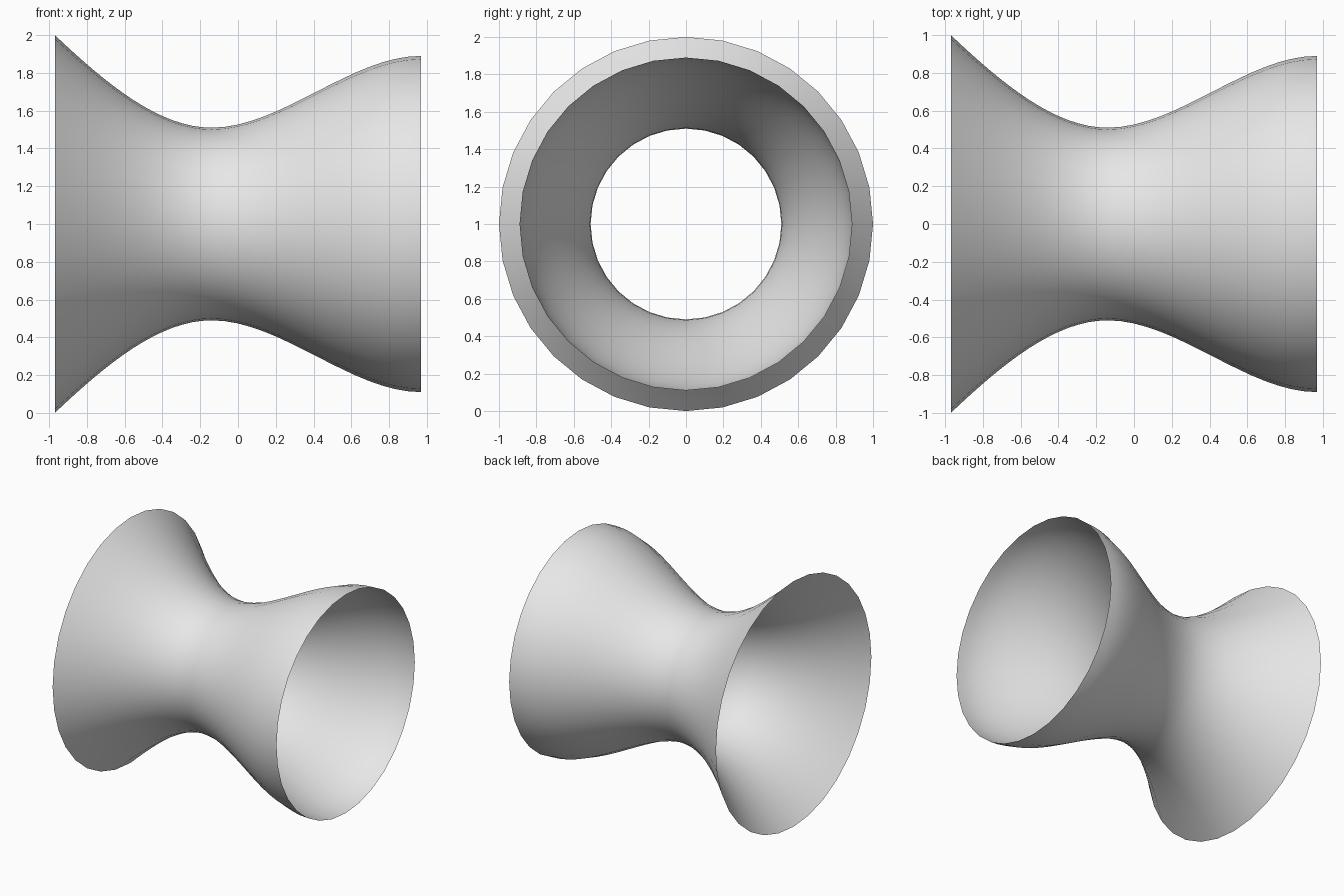
import bpy, bmesh, math
from mathutils import Vector

cube = bpy.data.objects.get("Cube")
if cube:
    bpy.data.objects.remove(cube, do_unlink=True)

SIDES = 32
WAIST_X, WAIST_R = -0.14, 0.51
LEFT_X, LEFT_R = 0.97, 0.89     # gently levelled rim
RIGHT_X, RIGHT_R = -0.97, 1.0   # wide flared rim
STEPS = 16

# One grey for the whole shell
grey = bpy.data.materials.new("light_grey")
grey.use_nodes = True
colour = (0.8, 0.8, 0.8, 1.0)
grey.diffuse_color = colour
grey.node_tree.nodes["Principled BSDF"].inputs["Base Color"].default_value = colour


def flare(t):
    """Leaves the waist level and runs out almost straight."""
    return 1.4 * t**2 - 0.4 * t**3


def ease(t):
    """Leaves the waist level and arrives level at the rim."""
    return 3 * t**2 - 2 * t**3


def half_profile(end_x, end_r, curve):
    points = []
    for i in range(STEPS + 1):
        t = i / STEPS
        x = WAIST_X + (end_x - WAIST_X) * t
        r = WAIST_R + (end_r - WAIST_R) * curve(t)
        points.append(Vector((x, 0, r)))
    return points


# Profile from rim to rim, spun around the x axis into an open shell
profile = half_profile(RIGHT_X, RIGHT_R, flare)[:0:-1] + half_profile(LEFT_X, LEFT_R, ease)
bm = bmesh.new()
verts = [bm.verts.new(p) for p in profile]
edges = [bm.edges.new(pair) for pair in zip(verts, verts[1:])]
bmesh.ops.spin(bm, geom=verts + edges, cent=(0, 0, 0), axis=(1, 0, 0),
               angle=math.tau, steps=SIDES, use_merge=False)
bmesh.ops.remove_doubles(bm, verts=bm.verts, dist=0.0005)

# Make the faces point away from the axis
bm.normal_update()
for face in bm.faces:
    centre = face.calc_center_median()
    if face.normal.dot(Vector((0, centre.y, centre.z))) < 0:
        face.normal_flip()
for face in bm.faces:
    face.smooth = True

mesh = bpy.data.meshes.new("flared_tube")
bm.to_mesh(mesh)
bm.free()
mesh.materials.append(grey)
tube = bpy.data.objects.new("flared_tube", mesh)
tube.location.z = 1.0
bpy.context.collection.objects.link(tube)
